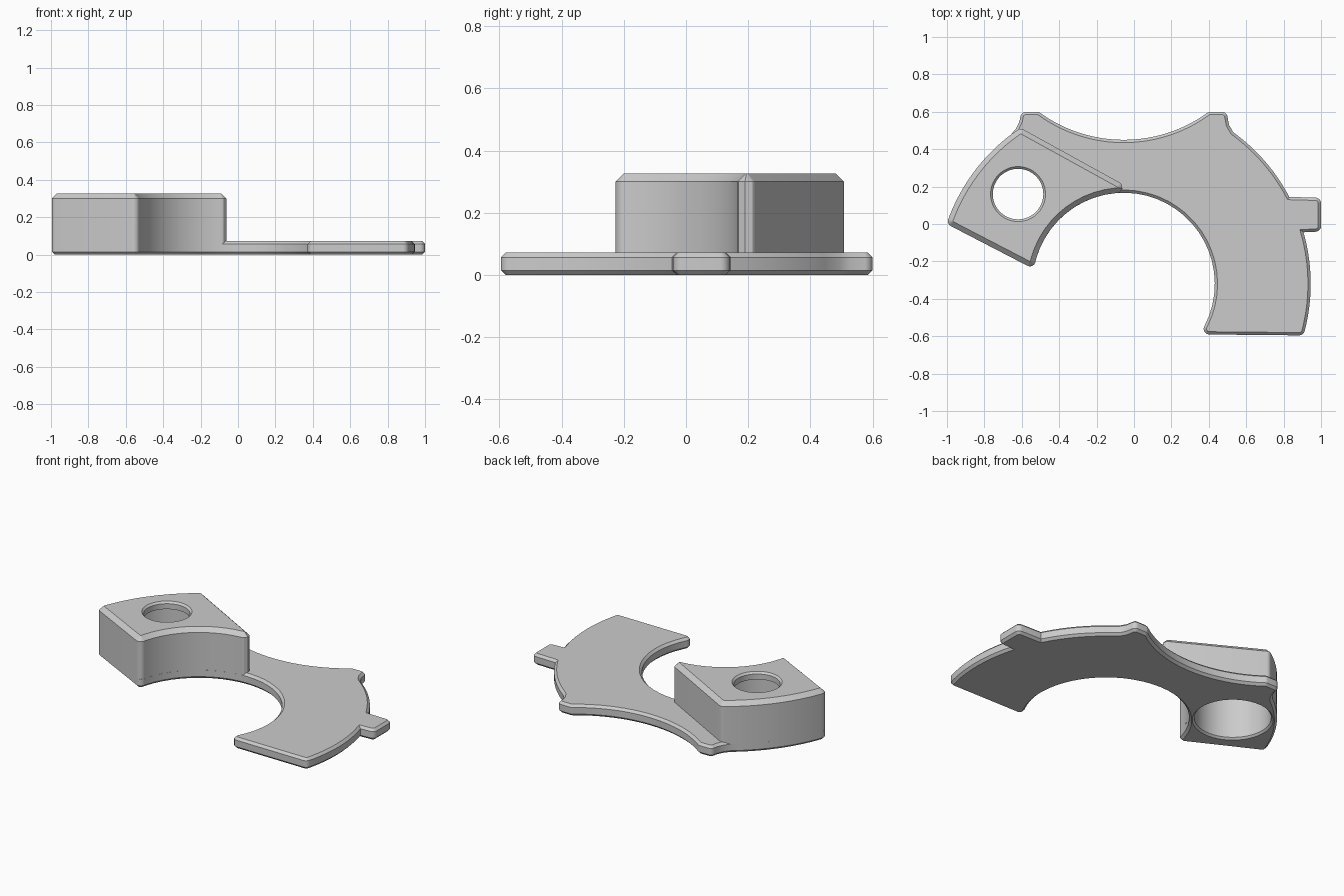
import bpy, bmesh
from math import radians, cos, sin
from mathutils import Vector

old = bpy.data.objects.get("Cube")
if old:
    bpy.data.objects.remove(old, do_unlink=True)

grey = bpy.data.materials.new("plain grey")
grey.use_nodes = True
GREY = (0.6, 0.6, 0.6, 1)
grey.diffuse_color = GREY
grey.node_tree.nodes["Principled BSDF"].inputs["Base Color"].default_value = GREY

CENTRE = (-0.055, -0.32)
INNER, OUTER = 0.487, 1.0
BORE_CENTRE = (-0.62, 0.16)
ROUND = 0.03  # corner radius


def arc(centre, radius, start, end, steps):
    """Points along an arc, angles in degrees."""
    angles = [radians(start + (end - start) * i / steps) for i in range(steps + 1)]
    return [Vector((centre[0] + radius * cos(a), centre[1] + radius * sin(a))) for a in angles]


def path(*pairs):
    return [Vector(p) for p in pairs]


def inset(points, amount):
    """Inset a counter-clockwise outline, rounding its sharp convex corners."""
    result = []
    for i, p in enumerate(points):
        d1 = (p - points[i - 1]).normalized()
        d2 = (points[(i + 1) % len(points)] - p).normalized()
        n1, n2 = Vector((-d1.y, d1.x)), Vector((-d2.y, d2.x))
        mitre = (n1 + n2) / (1 + n1.dot(n2))
        core = p + mitre * ROUND
        if d1.cross(d2) > 0 and d1.angle(d2) > radians(25):
            fan = [n1.lerp(n2, k / 6).normalized() for k in range(7)]
        else:
            fan = [mitre]
        result += [core - n * (ROUND - amount) for n in fan]
    return result


def loft(bm, loops):
    """Join (outline, height) loops with walls; return the first and last loops of edges."""
    rings = [[bm.verts.new((p.x, p.y, z)) for p in loop] for loop, z in loops]
    n = len(rings[0])
    for low, high in zip(rings, rings[1:]):
        for i in range(n):
            j = (i + 1) % n
            bm.faces.new((low[i], low[j], high[j], high[i]))
    return [[bm.edges.get((r[i - 1], r[i])) for i in range(n)] for r in (rings[0], rings[-1])]


def bored_solid(name, outline, layers, bore):
    """Outer walls from (height, inset), a bore from (height, radius), and flat caps."""
    bm = bmesh.new()
    outside = loft(bm, [(inset(outline, d), z) for z, d in layers])
    inside = loft(bm, [(arc(BORE_CENTRE, r, 0, 354, 59), z) for z, r in bore])
    for outer_edges, bore_edges in zip(outside, inside):
        bmesh.ops.triangle_fill(bm, use_beauty=True, edges=outer_edges + bore_edges)
    bmesh.ops.recalc_face_normals(bm, faces=bm.faces)
    mesh = bpy.data.meshes.new(name)
    bm.to_mesh(mesh)
    bm.free()
    mesh.materials.append(grey)
    obj = bpy.data.objects.new(name, mesh)
    bpy.context.collection.objects.link(obj)
    bpy.ops.object.select_all(action="DESELECT")
    obj.select_set(True)
    bpy.context.view_layer.objects.active = obj
    bpy.ops.object.shade_smooth_by_angle(angle=radians(30))


# Flat ring-segment plate with side tab and two horns
plate_outline = (
    arc(CENTRE, OUTER, -16, 16, 10)
    + path((1.0, -0.04), (1.0, 0.14))
    + arc(CENTRE, OUTER, 27.7, 50, 10)
    + path((0.53, 0.492), (0.508, 0.53), (0.495, 0.6))
    + arc((-0.055, 1.215), 0.765, -53.5, -126.5, 24)
    + path((-0.602, 0.6), (-0.612, 0.55), (-0.63, 0.512))
    + arc(CENTRE, OUTER, 127, 161.3, 14)
    + arc(CENTRE, INNER, 170.7, -33.7, 30))
bored_solid("base_plate", plate_outline,
            [(0, 0.015), (0.015, 0), (0.057, 0), (0.072, 0.015)],
            [(0, 0.237), (0.012, 0.225), (0.072, 0.225)])

# Raised block with a stepped bore: wide from below, narrow through the roof
block_outline = (
    path((0.012, 0.173))
    + arc(CENTRE, OUTER, 123.5, 161.3, 15)
    + arc(CENTRE, INNER, 170.7, 95, 12))
bored_solid("raised_block", block_outline,
            [(0.057, 0), (0.3, 0), (0.327, 0.027)],
            [(0.057, 0.225), (0.28, 0.225), (0.28, 0.135), (0.315, 0.135), (0.327, 0.147)])
